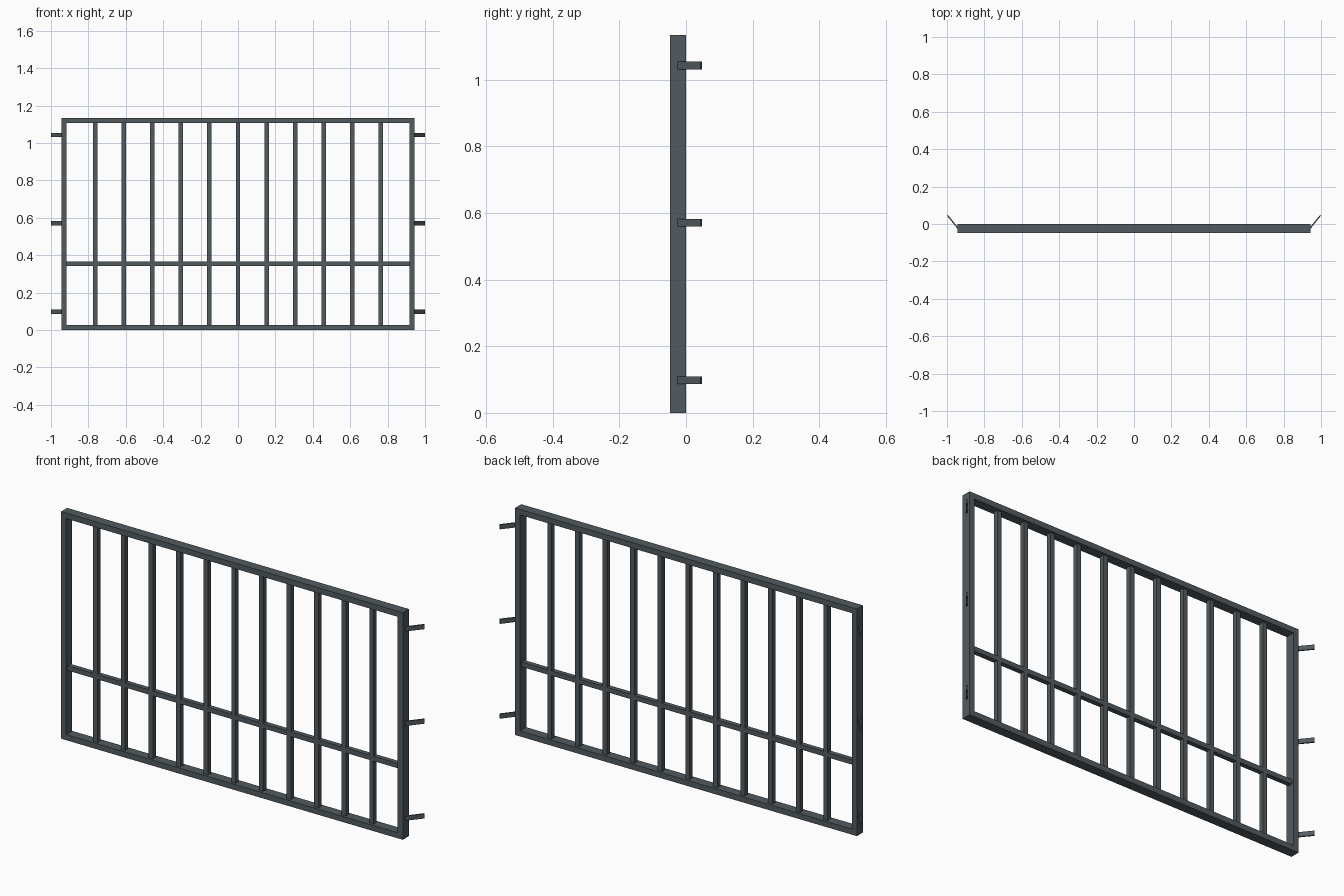
import bpy
from math import atan2, hypot
from mathutils import Matrix, Vector

if "Cube" in bpy.data.objects:
    bpy.data.objects.remove(bpy.data.objects["Cube"])

HALF_W, HEIGHT = 0.944, 1.134      # outer frame
TUBE, DEPTH = 0.028, 0.048         # frame face width and depth
BAR = 0.024                        # square bar section
MID_Y = -DEPTH / 2

steel = bpy.data.materials.new("dark_steel")
steel.diffuse_color = (0.085, 0.105, 0.115, 1)
steel.use_nodes = True
steel.node_tree.nodes["Principled BSDF"].inputs["Base Color"].default_value = steel.diffuse_color


def mesh_object(name, verts, faces):
    mesh = bpy.data.meshes.new(name)
    mesh.from_pydata(verts, [], faces)
    mesh.materials.append(steel)
    obj = bpy.data.objects.new(name, mesh)
    bpy.context.collection.objects.link(obj)
    return obj


def box(name, center, size, angle=0.0):
    signs = [(x, y, z) for x in (-.5, .5) for y in (-.5, .5) for z in (-.5, .5)]
    turn = Matrix.Rotation(angle, 3, 'Z')
    verts = [Vector(center) + turn @ Vector([s * d for s, d in zip(sg, size)]) for sg in signs]
    faces = [(0, 1, 3, 2), (4, 6, 7, 5), (0, 4, 5, 1), (2, 3, 7, 6), (0, 2, 6, 4), (1, 5, 7, 3)]
    return mesh_object(name, verts, faces)


# Mitred rectangular frame: a four-point section swept round the corners
verts, faces = [], []
for sx, sz in ((-1, -1), (1, -1), (1, 1), (-1, 1)):
    for inset, y in ((0, -DEPTH), (TUBE, -DEPTH), (TUBE, 0), (0, 0)):
        verts.append((sx * (HALF_W - inset), y, HEIGHT / 2 + sz * (HEIGHT / 2 - inset)))
for i in range(4):
    j = (i + 1) % 4
    for k in range(4):
        m = (k + 1) % 4
        faces.append((4 * i + k, 4 * j + k, 4 * j + m, 4 * i + m))
mesh_object("outer_frame", verts, faces)

# Upright bars
for i in range(-5, 6):
    box(f"upright_bar_{i + 6}", (i * 0.1525, MID_Y, HEIGHT / 2),
        (BAR, BAR, HEIGHT - 2 * TUBE))

# Low cross rail
box("cross_rail", (0, MID_Y, 0.355), (2 * (HALF_W - TUBE), BAR, BAR))

# Splayed fixing tabs on both sides
dx, dy = 0.058, 0.072
for side, label in ((-1, "left"), (1, "right")):
    for n, z in enumerate((0.098, 0.571, 1.043), 1):
        box(f"{label}_fixing_tab_{n}", (side * (0.997 - dx / 2), 0.01, z),
            (hypot(dx, dy), 0.007, 0.023), atan2(dy, side * dx))
